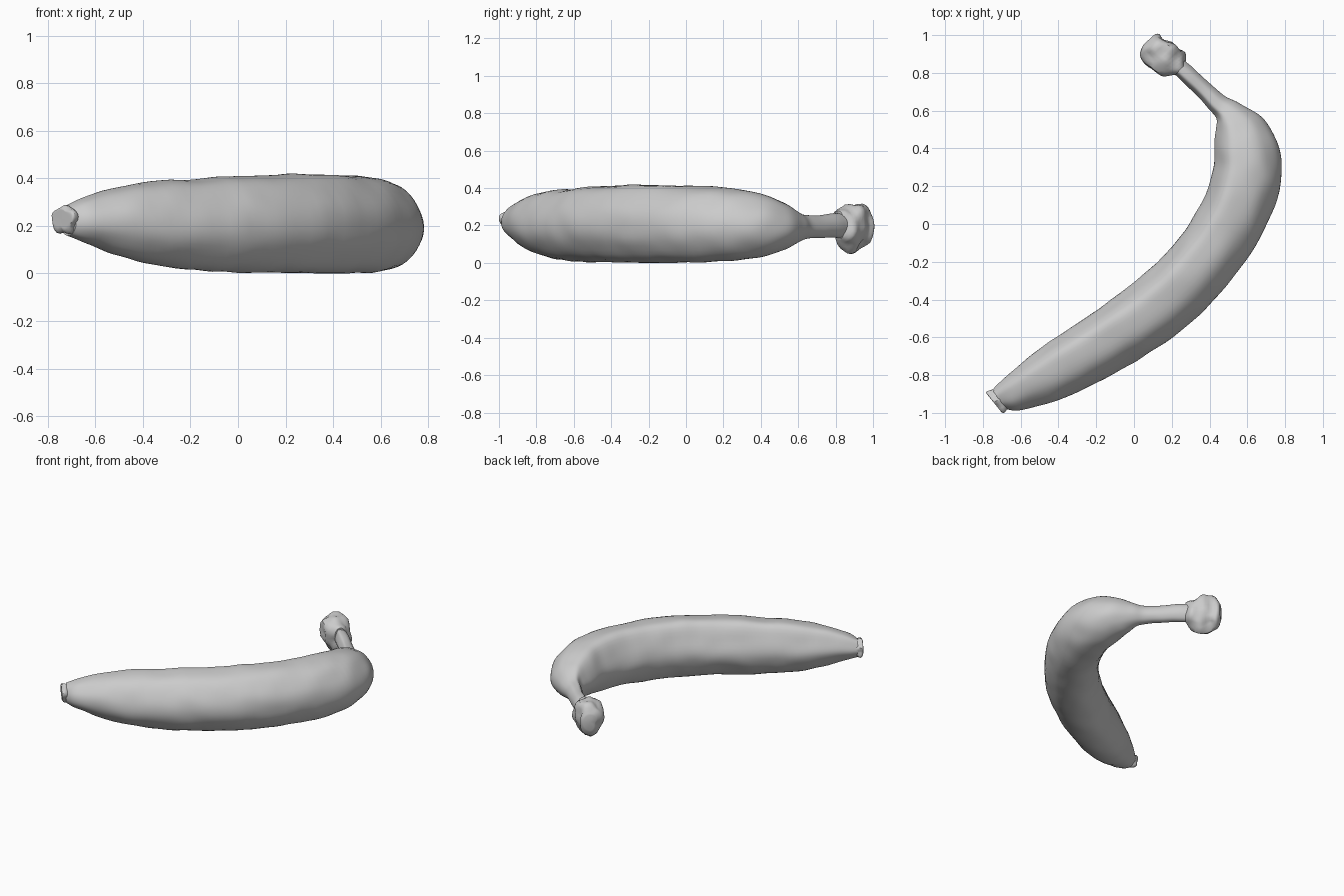
import bpy, bmesh, math
from mathutils import Vector, noise

cube = bpy.data.objects.get("Cube")
if cube:
    bpy.data.objects.remove(cube, do_unlink=True)

peel = bpy.data.materials.new("plain_grey")
peel.use_nodes = True
GREY = (0.6, 0.6, 0.6, 1)
peel.diffuse_color = GREY
peel.node_tree.nodes["Principled BSDF"].inputs["Base Color"].default_value = GREY


def spline(a, b, c, d, t):
    """Catmull-Rom step between b and c."""
    return [0.5 * (2*q + (r - p)*t + (2*p - 5*q + 4*r - s)*t*t + (3*q - p - 3*r + s)*t**3)
            for p, q, r, s in zip(a, b, c, d)]


def smooth_rows(rows, steps):
    last = len(rows) - 1
    out = []
    for i in range(last):
        near = [rows[max(0, min(last, i + k))] for k in (-1, 0, 1, 2)]
        out += [spline(*near, j / steps) for j in range(steps)]
    return out + [rows[-1]]


def closed_section(points, steps):
    n = len(points)
    return [spline(*[points[(i + k) % n] for k in (-1, 0, 1, 2)], j / steps)
            for i in range(n) for j in range(steps)]


def loft(name, rows, section, steps, lump, scale, angle):
    """Row: inner edge x y, outer edge x y, lowest z, highest z."""
    bm = bmesh.new()
    rings = []
    for ix, iy, ox, oy, low, high in smooth_rows(rows, steps):
        inner, outer = Vector((ix, iy, 0)), Vector((ox, oy, 0))
        mid, half = (inner + outer) / 2, (outer - inner) / 2
        mid.z = (low + high) / 2
        ring = []
        for u, v in section:
            p = mid + half * u + Vector((0, 0, v * (high - low) / 2))
            away = (p - mid).normalized()
            ring.append(bm.verts.new(p + away * noise.noise(p * scale) * lump))
        rings.append(ring)
    n = len(section)
    for a, b in zip(rings, rings[1:]):
        for k in range(n):
            bm.faces.new((a[k], a[(k + 1) % n], b[(k + 1) % n], b[k]))
    # Ends drawn in to a shallow dimple
    for ring, neighbour in ((rings[0], rings[1]), (rings[-1], rings[-2])):
        centre = sum((v.co for v in ring), Vector()) / n
        inward = sum((v.co for v in neighbour), Vector()) / n - centre
        hub = bm.verts.new(centre + inward * 0.4)
        for k in range(n):
            bm.faces.new((ring[k], ring[(k + 1) % n], hub))
    bmesh.ops.recalc_face_normals(bm, faces=bm.faces)
    mesh = bpy.data.meshes.new(name)
    bm.to_mesh(mesh)
    bm.free()
    obj = bpy.data.objects.new(name, mesh)
    bpy.context.collection.objects.link(obj)
    mesh.materials.append(peel)
    bpy.ops.object.select_all(action='DESELECT')
    obj.select_set(True)
    bpy.context.view_layer.objects.active = obj
    bpy.ops.object.shade_smooth_by_angle(angle=math.radians(angle))
    return obj


# Ridged cross-section: flat inner side, lip on top, soft edges outside
ridged = closed_section([
    (-0.55, 0.95), (-0.1, 1), (0.45, 0.86), (0.86, 0.45), (1, 0), (0.9, -0.45),
    (0.52, -0.86), (0, -1), (-0.5, -0.86), (-0.86, -0.45), (-1, 0), (-0.84, 0.5)], 4)
round_section = [(math.cos(k * math.tau / 28), math.sin(k * math.tau / 28)) for k in range(28)]

# Curved body running into the stem
loft("banana_body", [
    (-0.75, -0.88, -0.68, -0.98, 0.16, 0.28),
    (-0.67, -0.80, -0.59, -0.985, 0.125, 0.32),
    (-0.48, -0.645, -0.36, -0.915, 0.05, 0.375),
    (-0.22, -0.47, -0.07, -0.77, 0.01, 0.395),
    (0, -0.31, 0.2, -0.60, 0.005, 0.41),
    (0.2, -0.12, 0.45, -0.375, 0.0, 0.415),
    (0.35, 0.1, 0.67, -0.07, 0.002, 0.41),
    (0.42, 0.29, 0.775, 0.21, 0.01, 0.395),
    (0.425, 0.42, 0.765, 0.41, 0.035, 0.365),
    (0.435, 0.51, 0.69, 0.55, 0.07, 0.32),
    (0.435, 0.56, 0.56, 0.64, 0.115, 0.27),
    (0.395, 0.61, 0.47, 0.685, 0.13, 0.255),
    (0.30, 0.715, 0.365, 0.78, 0.135, 0.255),
    (0.18, 0.82, 0.24, 0.89, 0.13, 0.27)], ridged, 7, 0.006, 9, 32)

# Craggy knob at the stem end
loft("stem_knob", [
    (0.22, 0.79, 0.275, 0.85, 0.14, 0.26),
    (0.145, 0.785, 0.265, 0.90, 0.09, 0.30),
    (0.085, 0.825, 0.215, 0.95, 0.07, 0.315),
    (0.035, 0.89, 0.15, 0.99, 0.10, 0.30),
    (0.05, 0.95, 0.10, 0.995, 0.15, 0.25)], round_section, 4, 0.04, 13, 40)

# Small dried blossom nub
loft("blossom_tip", [
    (-0.73, -0.87, -0.66, -0.97, 0.18, 0.27),
    (-0.77, -0.88, -0.685, -0.99, 0.165, 0.28),
    (-0.785, -0.89, -0.70, -0.995, 0.175, 0.27),
    (-0.775, -0.905, -0.715, -0.98, 0.195, 0.255)], round_section, 3, 0.025, 22, 40)
